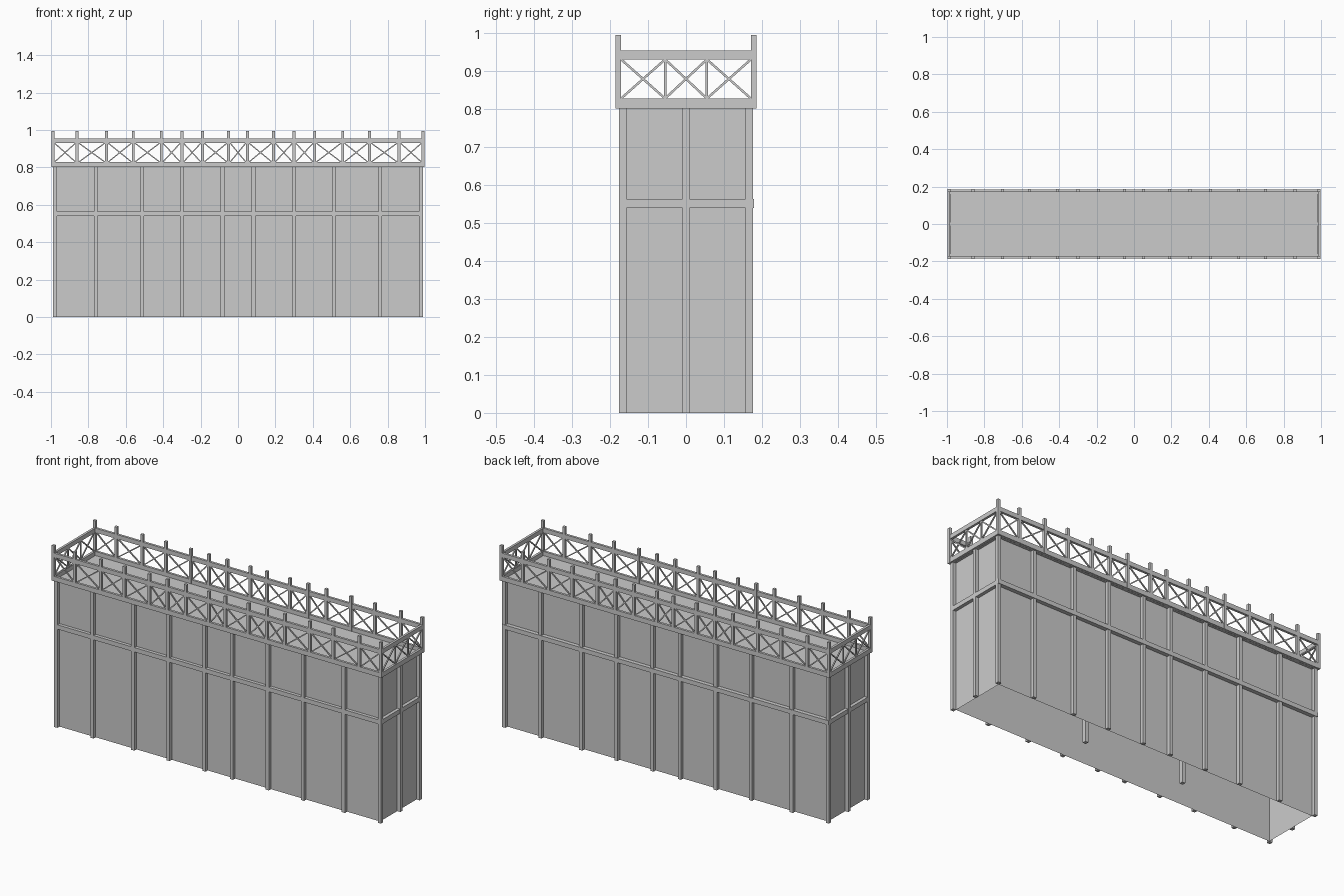
import bpy, bmesh
from mathutils import Vector

if "Cube" in bpy.data.objects:
    bpy.data.objects.remove(bpy.data.objects["Cube"])


def finish(name, bm):
    me = bpy.data.meshes.new(name)
    bm.to_mesh(me)
    bm.free()
    ob = bpy.data.objects.new(name, me)
    bpy.context.collection.objects.link(ob)
    return ob


def box(bm, x0, x1, y0, y1, z0, z1):
    verts = bmesh.ops.create_cube(bm, size=1)["verts"]
    lo, hi = Vector((x0, y0, z0)), Vector((x1, y1, z1))
    for v in verts:
        v.co = (lo + hi) / 2 + v.co * (hi - lo)


def post(bm, x, y, w, z0, z1):
    box(bm, x - w / 2, x + w / 2, y - w / 2, y + w / 2, z0, z1)


def bar(bm, a, b, t):
    """Square bar running from a to b."""
    a, b = Vector(a), Vector(b)
    d = b - a
    rot = d.to_track_quat('Z', 'Y')
    for v in bmesh.ops.create_cube(bm, size=1)["verts"]:
        v.co = (a + b) / 2 + rot @ Vector((v.co.x * t, v.co.y * t, v.co.z * d.length))


def ring(bm, X, Y, t, z0, z1):
    """Rectangular frame of four beams, outer half sizes X and Y."""
    for s in (-1, 1):
        ys = sorted((s * Y, s * (Y - t)))
        box(bm, -X, X, ys[0], ys[1], z0, z1)
        xs = sorted((s * X, s * (X - t)))
        box(bm, xs[0], xs[1], -Y + t, Y - t, z0, z1)


def mirrored(vals):
    return sorted([-v for v in vals] + list(vals))


BX, BY, BW = 0.988, 0.176, 0.019     # body post outer faces and width
RX, RY, RW = 0.997, 0.186, 0.015     # railing outer faces and width
DECK = 0.803

# Wall shell, open at the bottom
bm = bmesh.new()
box(bm, -BX + BW, BX - BW, -BY + BW, BY - BW, 0, DECK)
bottom = [f for f in bm.faces if f.calc_center_median().z < 0.001]
bmesh.ops.delete(bm, geom=bottom, context='FACES')
finish("wall_panels", bm)

# Deck reaching out to the railing
bm = bmesh.new()
box(bm, -RX + RW, RX - RW, -RY + RW, RY - RW, DECK - 0.001, DECK + 0.003)
finish("deck", bm)

# Body posts around the walls and two inside
bm = bmesh.new()
for x in mirrored((0.083, 0.30, 0.513, 0.76, BX - BW / 2)):
    for s in (-1, 1):
        post(bm, x, s * (BY - BW / 2), BW, 0, DECK)
for s in (-1, 1):
    post(bm, s * (BX - BW / 2), 0, BW, 0, DECK)
    post(bm, s * 0.30, 0, BW, 0, DECK)
finish("wall_posts", bm)

# Horizontal band, a little proud on the back
bm = bmesh.new()
ring(bm, BX - 0.001, BY - 0.001, BW - 0.001, 0.539, 0.563)
box(bm, -BX, BX, BY - 0.01, BY + 0.003, 0.539, 0.563)
finish("wall_band", bm)

# Railing beams
for name, z0, z1 in (("lower_rail", 0.802, 0.828), ("upper_rail", 0.931, 0.955)):
    bm = bmesh.new()
    ring(bm, RX - 0.001, RY - 0.001, RW - 0.002, z0, z1)
    finish(name, bm)

# Railing posts and thin end dividers
rail_x = mirrored((0.05, 0.19, 0.30, 0.41, 0.56, 0.703, 0.86, RX - RW / 2))
end_y = (-RY + RW, -0.055, 0.055, RY - RW)
cy, cx = RY - RW / 2, RX - RW / 2
bm = bmesh.new()
for s in (-1, 1):
    for x in rail_x:
        post(bm, x, s * cy, RW, 0.802, 0.995)
    for y in end_y[1:3]:
        post(bm, s * cx, y, 0.006, 0.828, 0.931)
finish("railing_posts", bm)

# Crossed braces in every bay
bm = bmesh.new()
lo, hi = 0.828, 0.931
for s in (-1, 1):
    for a, b in zip(rail_x, rail_x[1:]):
        a, b = a + RW / 2, b - RW / 2
        bar(bm, (a, s * cy, lo), (b, s * cy, hi), 0.006)
        bar(bm, (a, s * cy, hi), (b, s * cy, lo), 0.006)
    for a, b in zip(end_y, end_y[1:]):
        bar(bm, (s * cx, a, lo), (s * cx, b, hi), 0.006)
        bar(bm, (s * cx, a, hi), (s * cx, b, lo), 0.006)
finish("railing_braces", bm)
